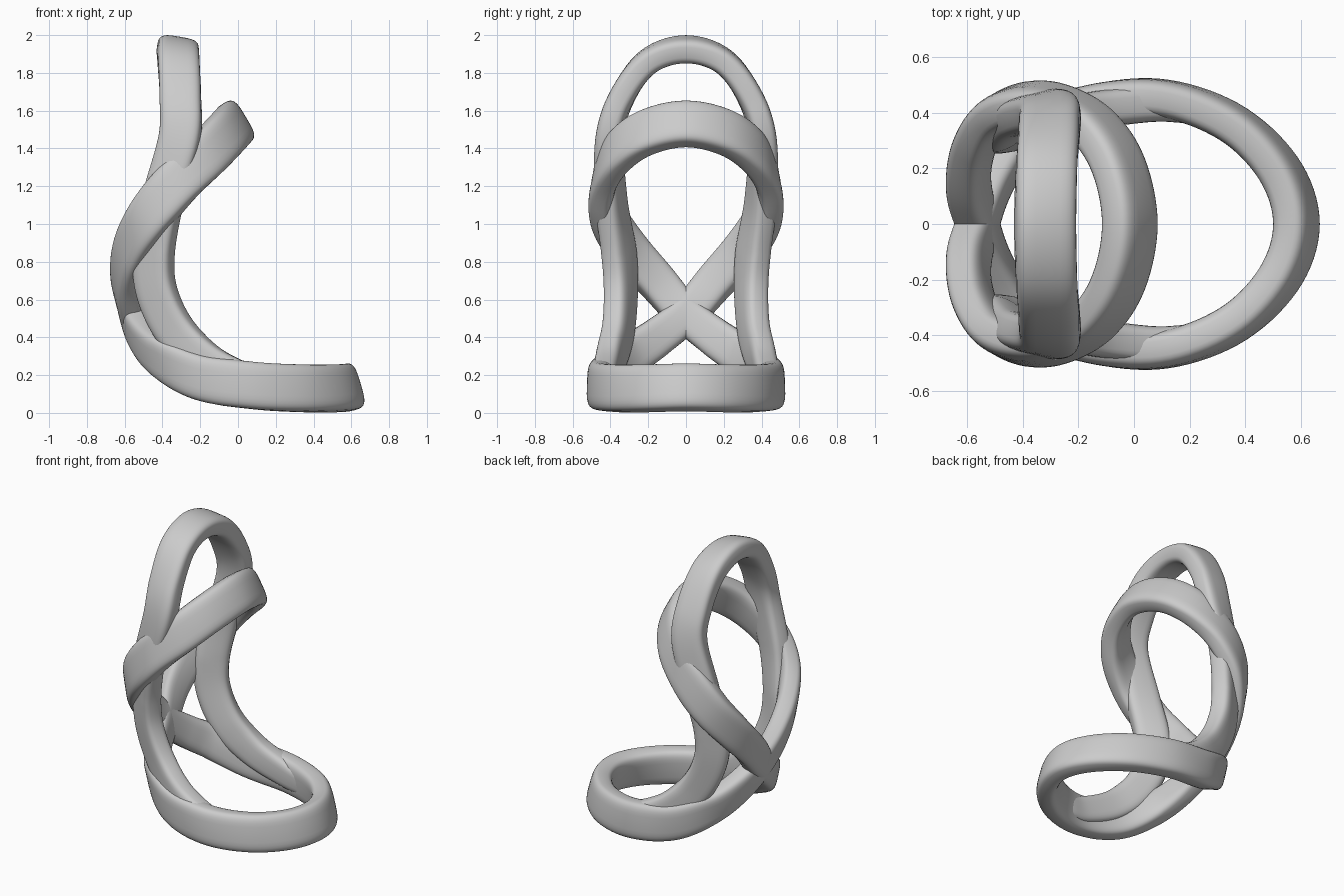
import bpy, bmesh
from math import sin, cos, pi, copysign
from mathutils import Vector

cube = bpy.data.objects.get("Cube")
if cube:
    bpy.data.objects.remove(cube, do_unlink=True)

grey = bpy.data.materials.new("satin_grey")
grey.use_nodes = True
grey.diffuse_color = (0.6, 0.6, 0.6, 1)
grey.node_tree.nodes["Principled BSDF"].inputs["Base Color"].default_value = grey.diffuse_color

SIDES, STEPS, CORNER = 32, 8, 0.55


def flip_y(v):
    return Vector((v.x, -v.y, v.z))


def smooth_path(points, closed_start):
    """Spline through the points; ends on the mirror plane leave it squarely."""
    p = [Vector(q) for q in points]
    first = flip_y(p[1]) if closed_start else 2 * p[0] - p[1]
    p = [first] + p + [flip_y(p[-2])]
    out = []
    for i in range(1, len(p) - 2):
        a, b, c, d = p[i - 1:i + 3]
        for s in range(STEPS):
            t = s / STEPS
            out.append(0.5 * (2 * b + (c - a) * t + (2 * a - 5 * b + 4 * c - d) * t ** 2
                              + (3 * b - a - 3 * c + d) * t ** 3))
    return out + [p[-2]]


def blend(keys, t):
    """Outward direction and band width between evenly spaced keys."""
    f = t * (len(keys) - 1)
    i = min(int(f), len(keys) - 2)
    return Vector(keys[i]).lerp(Vector(keys[i + 1]), f - i)


def power(v):
    return copysign(abs(v) ** CORNER, v)


def band(name, points, keys, thickness, closed_start):
    """Sweep a rounded bar along half of a loop and mirror it."""
    path = smooth_path(points, closed_start)
    last = len(path) - 1
    bm = bmesh.new()
    rings = []
    for i, p in enumerate(path):
        before = path[i - 1] if i else (flip_y(path[1]) if closed_start else p)
        after = path[i + 1] if i < last else flip_y(path[i - 1])
        tangent = (after - before).normalized()
        key = blend(keys, i / last)
        out = key.to_3d()
        out = (out - tangent * out.dot(tangent)).normalized()
        across = tangent.cross(out)
        ring = []
        for k in range(SIDES):
            a = 2 * pi * k / SIDES
            ring.append(bm.verts.new(p + across * power(cos(a)) * key.w / 2
                                     + out * power(sin(a)) * thickness / 2))
        rings.append(ring)
    for r, s in zip(rings, rings[1:]):
        for k in range(SIDES):
            n = (k + 1) % SIDES
            bm.faces.new((r[k], r[n], s[n], s[k]))
    if not closed_start:
        bm.faces.new(rings[0])
    bmesh.ops.recalc_face_normals(bm, faces=bm.faces)
    mesh = bpy.data.meshes.new(name)
    bm.to_mesh(mesh)
    bm.free()
    mesh.materials.append(grey)
    obj = bpy.data.objects.new(name, mesh)
    bpy.context.collection.objects.link(obj)
    mirror = obj.modifiers.new("mirror", 'MIRROR')
    mirror.use_axis = (False, True, False)
    bpy.ops.object.select_all(action='DESELECT')
    obj.select_set(True)
    bpy.context.view_layer.objects.active = obj
    bpy.ops.object.shade_smooth_by_angle(angle=pi / 4)


# Crossed band: upper hoop, crossing at the back, then the base ring
band("crossed_band",
     [(-.015, 0, 1.53), (-.06, .22, 1.48), (-.17, .37, 1.365), (-.33, .435, 1.21),
      (-.475, .41, 1.03), (-.565, .3, .86), (-.595, .15, .69),
      (-.56, 0, .52),
      (-.5, -.16, .395), (-.4, -.305, .295), (-.2, -.42, .19), (.08, -.455, .145),
      (.34, -.37, .13), (.52, -.2, .13), (.585, 0, .135)],
     [(.85, 0, .5, .25), (.4, .85, .2, .25), (-.35, .95, 0, .25),
      (-.8, .6, 0, .22), (-1, 0, -.1, .19), (-.6, -.65, -.3, .22),
      (-.1, -1, 0, .25), (.6, -.8, .15, .25), (.95, 0, .28, .25)],
     0.135, True)

# Tall arch: rises from the base ring on both sides and closes at the top
band("tall_arch",
     [(.2, .43, .135), (.06, .435, .165), (-.16, .405, .265), (-.33, .36, .43),
      (-.43, .345, .64), (-.445, .355, .85), (-.4, .395, 1.12), (-.31, .405, 1.45),
      (-.305, .34, 1.67), (-.315, .2, 1.86), (-.32, 0, 1.925)],
     [(.3, 1, 0, .16), (-.4, .9, 0, .21), (-.5, .85, 0, .22),
      (-.1, 1, .1, .22), (.17, 0, 1, .22)],
     0.135, False)
